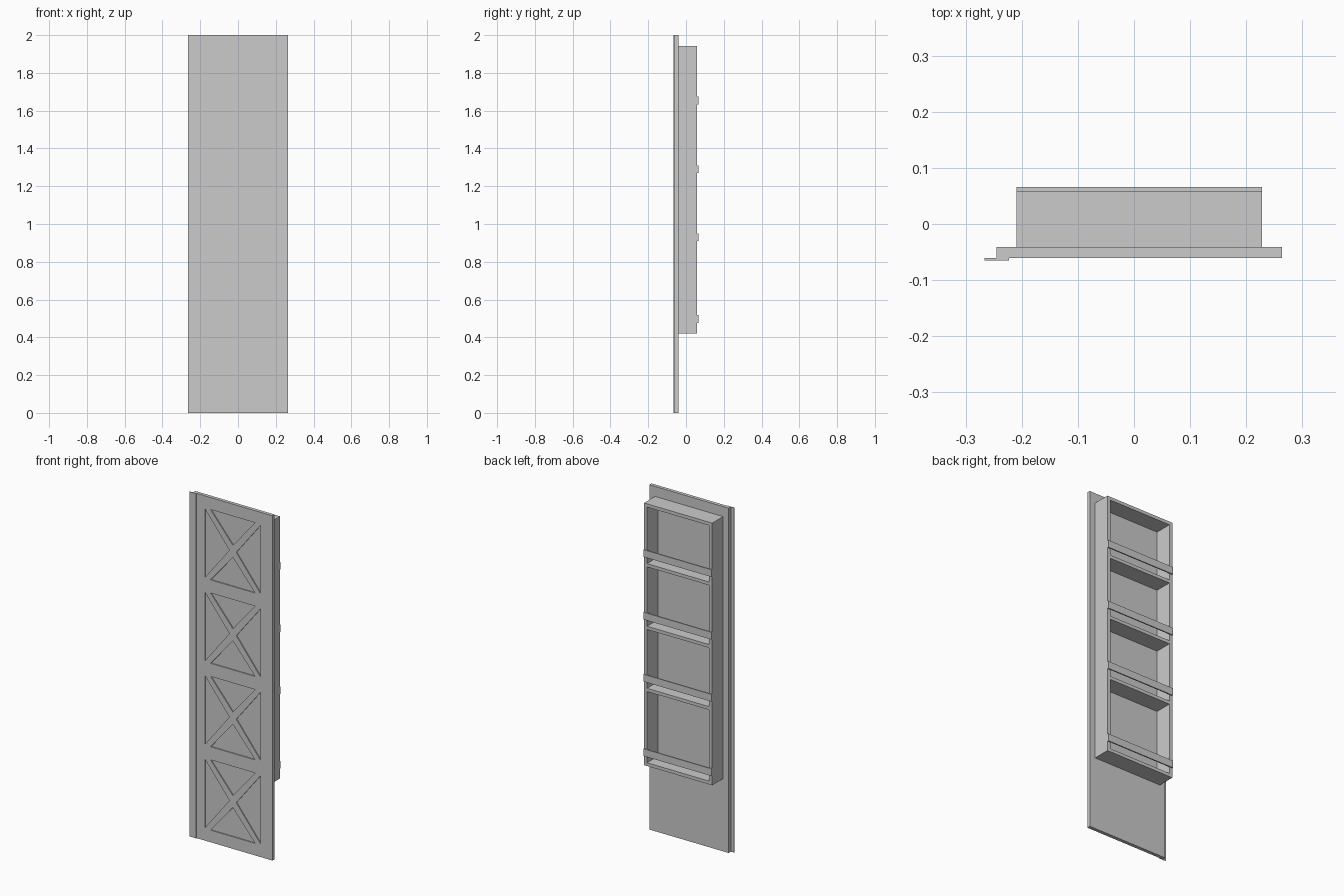
import bpy, bmesh

if "Cube" in bpy.data.objects:
    bpy.data.objects.remove(bpy.data.objects["Cube"])

CX = 0.0095          # centre line of the door leaf


def box(name, x, y, z):
    """Axis-aligned box from (min, max) ranges."""
    bm = bmesh.new()
    bmesh.ops.create_cube(bm, size=1)
    for v in bm.verts:
        v.co = [r[0] + (c + 0.5) * (r[1] - r[0]) for c, r in zip(v.co, (x, y, z))]
    return finish(name, bm)


def finish(name, bm):
    bmesh.ops.recalc_face_normals(bm, faces=bm.faces)
    me = bpy.data.meshes.new(name)
    bm.to_mesh(me)
    bm.free()
    ob = bpy.data.objects.new(name, me)
    bpy.context.collection.objects.link(ob)
    return ob


def prism(bm, pts, y0, y1):
    """Extrude an (x, z) outline along y."""
    face = bm.faces.new([bm.verts.new((px, y0, pz)) for px, pz in pts])
    ext = bmesh.ops.extrude_face_region(bm, geom=[face])
    for v in ext["geom"]:
        if isinstance(v, bmesh.types.BMVert):
            v.co.y = y1


# Door leaf
door = box("door_leaf", (-0.245, 0.264), (-0.061, -0.041), (0, 2))

# Four crossed panels: triangular recesses in the front face
W, H = 0.178, 0.204
bm = bmesh.new()
for i in range(4):
    cz = 1 + (i - 1.5) * 0.484
    for s in (-1, 1):
        side = [(s * W, H - 0.006), (s * W, -H + 0.006), (s * 0.022, 0)]
        cap = [(-W + 0.035, s * H), (W - 0.035, s * H), (0, s * 0.035)]
        for tri in (side, cap):
            prism(bm, [(CX + px, cz + pz) for px, pz in tri], -0.08, -0.055)
cutter = finish("recess_cutter", bm)
cutter.hide_render = True
mod = door.modifiers.new("recesses", "BOOLEAN")
mod.operation = "DIFFERENCE"
mod.solver = "EXACT"
mod.object = cutter
bpy.context.view_layer.objects.active = door
bpy.ops.object.modifier_apply(modifier=mod.name)
bpy.data.objects.remove(cutter)

# Overlapping cover strip on the opening edge
box("cover_strip", (-0.266, -0.223), (-0.065, -0.061), (0, 2))

# Shelf case on the back of the door
L, R, T = -0.209, 0.228, 0.019
depth = (-0.041, 0.0585)
z0, z1 = 0.421, 1.942
box("case_side_left", (L, L + T), depth, (z0, z1))
box("case_side_right", (R - T, R), depth, (z0, z1))
box("case_top", (L + T, R - T), depth, (z1 - T, z1))

# Shelves, each with a retaining rail above its open edge
for i, z in enumerate((z0, 0.853, 1.213, 1.576)):
    box(f"shelf_{i + 1}", (L + T, R - T), depth, (z, z + T))
    box(f"shelf_rail_{i + 1}", (L, R), (0.0585, 0.0655), (z + 0.056, z + 0.098))
